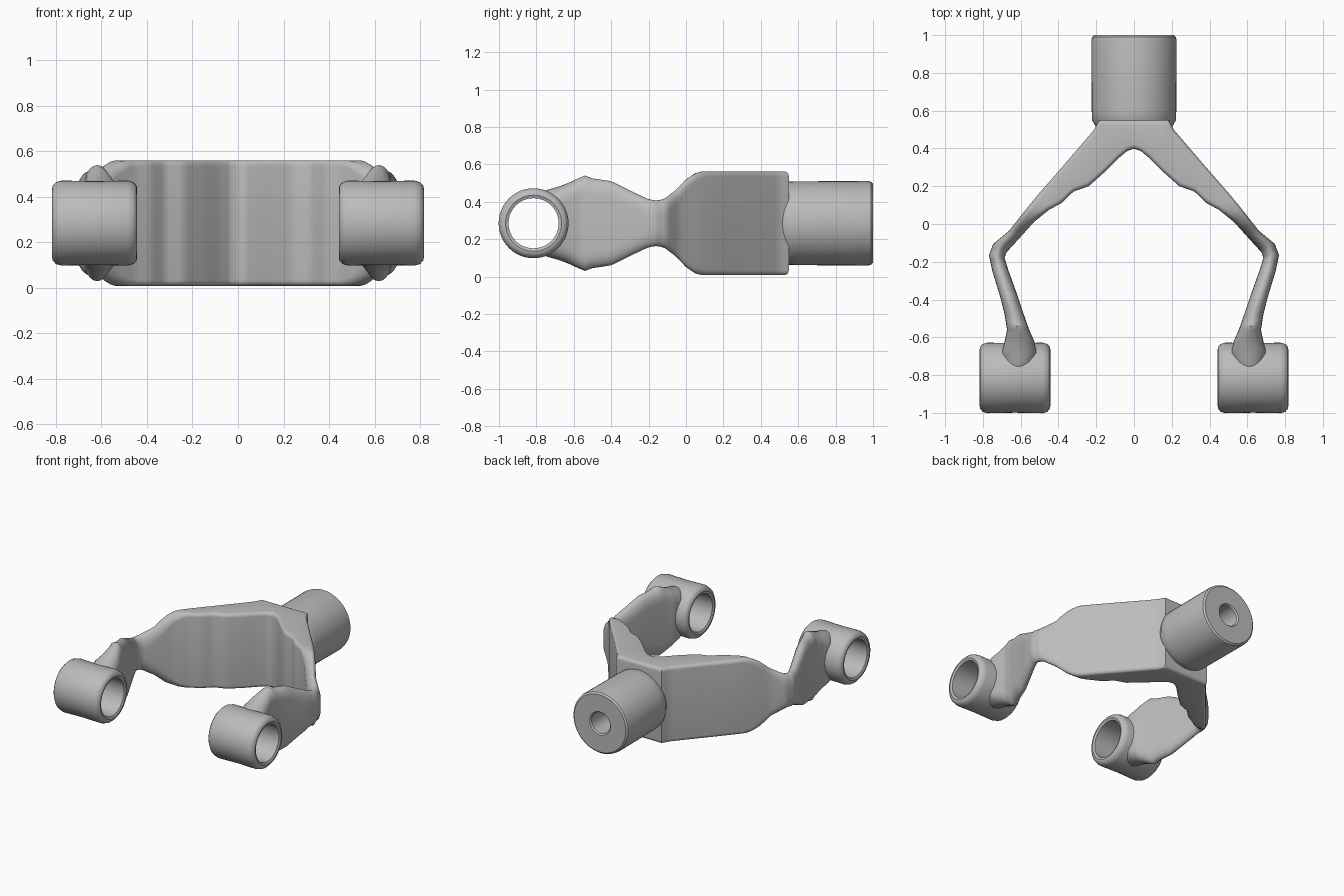
import bpy
import bmesh
import math
from mathutils import Vector

if "Cube" in bpy.data.objects:
    bpy.data.objects.remove(bpy.data.objects["Cube"])

MID_Z = 0.285
RING_X, RING_Y = 0.63, -0.815

grey = bpy.data.materials.new("plain_grey")
grey.use_nodes = True
grey.diffuse_color = (0.5, 0.5, 0.5, 1)
grey.node_tree.nodes["Principled BSDF"].inputs["Base Color"].default_value = (0.5, 0.5, 0.5, 1)


def finish(bm, name, angle=35):
    bmesh.ops.remove_doubles(bm, verts=bm.verts, dist=1e-5)
    bmesh.ops.recalc_face_normals(bm, faces=bm.faces)
    mesh = bpy.data.meshes.new(name)
    bm.to_mesh(mesh)
    bm.free()
    mesh.materials.append(grey)
    obj = bpy.data.objects.new(name, mesh)
    bpy.context.collection.objects.link(obj)
    bpy.ops.object.select_all(action="DESELECT")
    obj.select_set(True)
    bpy.context.view_layer.objects.active = obj
    bpy.ops.object.shade_smooth_by_angle(angle=math.radians(angle))
    return obj


def skin(bm, loops, closed_path):
    """Join successive vertex loops with quads."""
    rings = [[bm.verts.new(p) for p in loop] for loop in loops]
    n = len(rings[0])
    for i in range(len(rings) if closed_path else len(rings) - 1):
        a, b = rings[i], rings[(i + 1) % len(rings)]
        for j in range(n):
            k = (j + 1) % n
            bm.faces.new((a[j], a[k], b[k], b[j]))
    return rings


def lathe(name, profile, axis, centre, sides=48):
    """Revolve a closed (radius, along) profile about the x or y axis."""
    loops = []
    for s in range(sides):
        t = math.tau * s / sides
        c, d = math.cos(t), math.sin(t)
        loops.append([Vector((h, r * c, r * d) if axis == "x" else (r * c, h, r * d))
                      + Vector(centre) for r, h in profile])
    bm = bmesh.new()
    skin(bm, loops, True)
    return finish(bm, name)


def lookup(table, y):
    for (y0, h0), (y1, h1) in zip(table, table[1:]):
        if y <= y1:
            t = max(0, (y - y0) / (y1 - y0))
            return h0 + (h1 - h0) * t
    return table[-1][1]


# Half height of the yoke along its length
HEIGHTS = [(-0.79, 0.16), (-0.74, 0.18), (-0.69, 0.193), (-0.63, 0.215), (-0.57, 0.243),
           (-0.54, 0.255), (-0.5, 0.24), (-0.4, 0.225), (-0.3, 0.175), (-0.2, 0.128),
           (-0.16, 0.122), (-0.12, 0.128), (-0.05, 0.18), (0.0, 0.235), (0.05, 0.268),
           (0.08, 0.276)]

# Plan of one arm: outer x, y and inner x, y
PLAN = [(0.0, 0.55, 0.0, 0.398), (0.1, 0.55, 0.035, 0.387), (0.185, 0.55, 0.08, 0.35),
        (0.21, 0.5, 0.15, 0.28), (0.3, 0.395, 0.24, 0.2), (0.36, 0.325, 0.32, 0.172),
        (0.43, 0.245, 0.385, 0.11), (0.5, 0.165, 0.45, 0.075), (0.57, 0.08, 0.53, 0.01),
        (0.66, -0.035, 0.62, -0.09), (0.745, -0.105, 0.675, -0.15),
        (0.768, -0.165, 0.685, -0.18), (0.75, -0.25, 0.665, -0.245),
        (0.71, -0.38, 0.62, -0.37), (0.685, -0.48, 0.583, -0.48),
        (0.672, -0.56, 0.555, -0.56), (0.685, -0.62, 0.528, -0.62),
        (0.7, -0.68, 0.515, -0.68), (0.69, -0.78, 0.53, -0.78)]


def section(outer, inner):
    """Upright rounded slice between an outer and an inner plan point."""
    mid, half = (outer + inner) / 2, (outer - inner) / 2
    width = half.length
    direction = half / width
    t = min(1, max(0, (mid.y + 0.12) / 0.2))
    rx = width * (1 - t) + min(0.025, width * 0.9) * t
    rz = 0.09 * (1 - t) + 0.025 * t
    points = []
    for corner, (sx, sz) in enumerate([(1, 1), (-1, 1), (-1, -1), (1, -1)]):
        for k in range(6):
            a = math.pi / 2 * (corner + k / 5)
            off = sx * (width - rx * 0.98) + rx * 0.98 * math.cos(a)
            p = mid + direction * off
            h = lookup(HEIGHTS, p.y)
            points.append((p.x, p.y, MID_Z + sz * (h - rz) + rz * math.sin(a)))
    return points


# Forked yoke, swept from one arm tip through the hub to the other
half_path = [(Vector(p[:2]), Vector(p[2:])) for p in PLAN]
flip = Vector((-1, 1))
path = [(o * flip, i * flip) for o, i in reversed(half_path[1:])] + half_path
loops = []
for (o0, i0), (o1, i1) in zip(path, path[1:]):
    for k in range(4):
        loops.append(section(o0.lerp(o1, k / 4), i0.lerp(i1, k / 4)))
loops.append(section(*path[-1]))
bm = bmesh.new()
rings = skin(bm, loops, False)
bm.faces.new(rings[0])
bm.faces.new(rings[-1])
yoke = finish(bm, "forked_yoke", 40)

# Eyelets at the arm tips, with the bore cleared through the yoke
EYELET = [(0.134, -0.18), (0.15, -0.187), (0.165, -0.184), (0.18, -0.17), (0.187, -0.145),
          (0.184, 0.0), (0.187, 0.145), (0.18, 0.17), (0.165, 0.184), (0.15, 0.187),
          (0.134, 0.18)]
for side, x in (("left", RING_X), ("right", -RING_X)):
    lathe(side + "_eyelet", EYELET, "x", (x, RING_Y, MID_Z))

bm = bmesh.new()
bore = [[(x, RING_Y + 0.137 * math.cos(a), MID_Z + 0.137 * math.sin(a))
         for a in (math.tau * s / 48 for s in range(48))] for x in (-1, 1)]
rings = skin(bm, bore, False)
for ring in rings:
    bm.faces.new(ring)
cutter = finish(bm, "bore_cutter")
cutter.hide_render = True
cutter.hide_set(True)
cut = yoke.modifiers.new("bore", "BOOLEAN")
cut.operation = "DIFFERENCE"
cut.solver = "EXACT"
cut.object = cutter
# Bake the cut so that the helper can go
bpy.context.view_layer.objects.active = yoke
bpy.ops.object.modifier_apply(modifier=cut.name)
bpy.data.objects.remove(cutter)

# Round shank with a blind hole in its end
SHANK = [(0.0, 0.5), (0.19, 0.5), (0.205, 0.52), (0.222, 0.55), (0.224, 0.6), (0.226, 0.97),
         (0.222, 0.99), (0.21, 1.0), (0.085, 1.0), (0.076, 0.99), (0.076, 0.62), (0.0, 0.62)]
lathe("shank", SHANK, "y", (0, 0, MID_Z))
